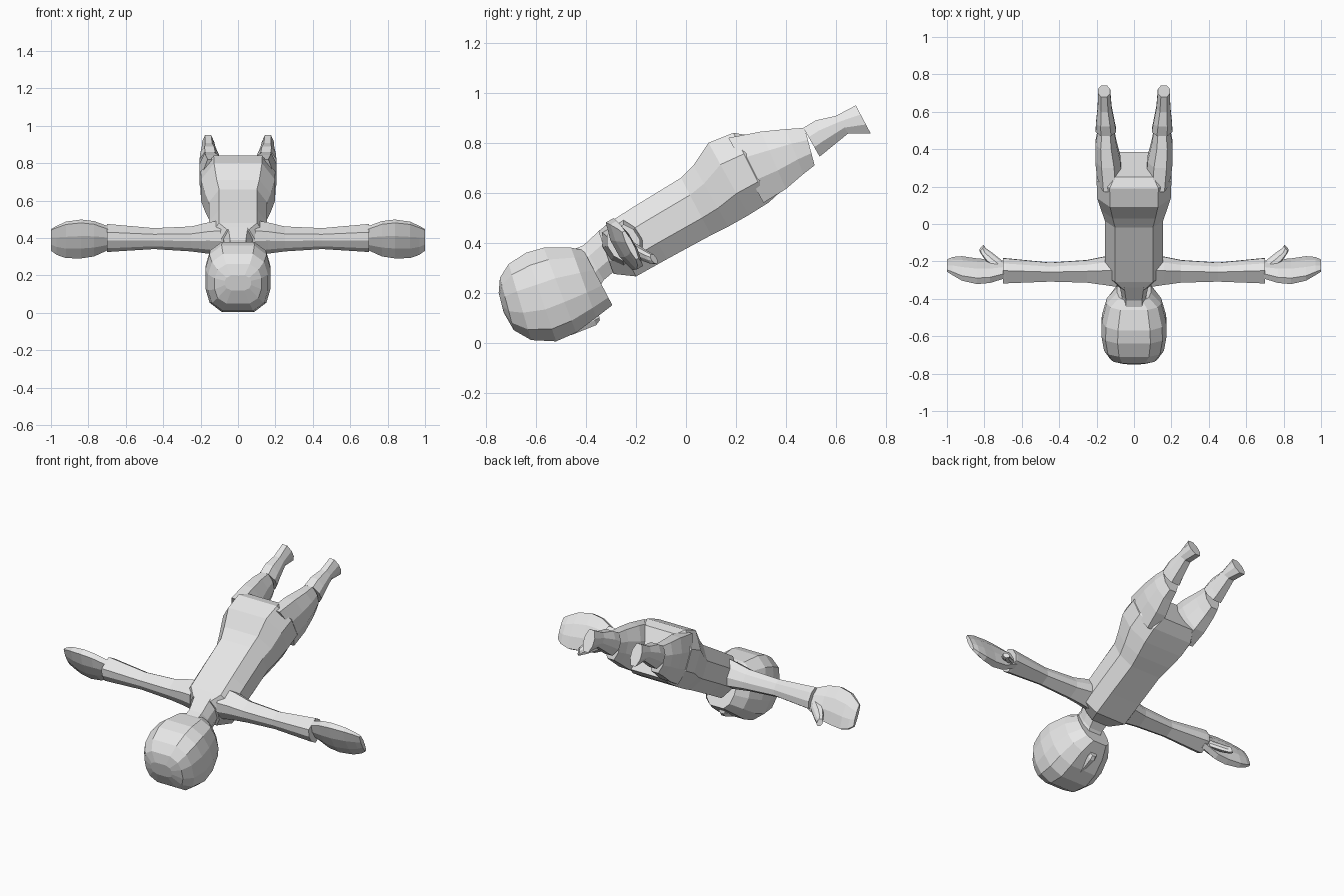
import bpy
import bmesh
from mathutils import Vector

cube = bpy.data.objects.get("Cube")
if cube:
    bpy.data.objects.remove(cube, do_unlink=True)

grey = bpy.data.materials.new("light_grey")
grey.use_nodes = True
grey.diffuse_color = (0.8, 0.8, 0.8, 1)
grey.node_tree.nodes["Principled BSDF"].inputs["Base Color"].default_value = (0.8, 0.8, 0.8, 1)


def section(quarter):
    """Mirror a quarter outline (listed from top to side) into a full loop."""
    right = quarter + [(x, -y) for x, y in reversed(quarter)]
    return right + [(-x, y) for x, y in reversed(right)]


BOXY = section([(0.65, 1), (1, 0.4)])
ROUND = section([(0.5, 1), (0.87, 0.72), (1, 0.28)])
SLIM = section([(0.5, 1), (1, 0.35)])


def body_ring(top, bottom, width, x=0):
    """Ring across the body, from a back point and a belly point (y, z)."""
    t, b = Vector((x, *top)), Vector((x, *bottom))
    return (t + b) / 2, Vector((width, 0, 0)), (t - b) / 2


def arm_ring(x, y, z, size):
    return Vector((x, y, z)), Vector((0, .84, .54)) * size, Vector((0, -.54, .84)) * size


def hand_ring(x, top, bottom, thick):
    t, b = Vector((x, *top)), Vector((x, *bottom))
    v = (t - b) / 2
    u = Vector((0, v.z, -v.y)).normalized() * thick
    return (t + b) / 2, u, v


def loft(name, rings, outline, mirror=False):
    """Skin a stack of rings and cap both ends."""
    bm = bmesh.new()
    loops = [[bm.verts.new(c + u * a + v * b) for a, b in outline] for c, u, v in rings]
    n = len(outline)
    for low, high in zip(loops, loops[1:]):
        for i in range(n):
            j = (i + 1) % n
            bm.faces.new((low[i], low[j], high[j], high[i]))
    bm.faces.new(loops[0])
    bm.faces.new(loops[-1])
    bmesh.ops.recalc_face_normals(bm, faces=bm.faces)
    mesh = bpy.data.meshes.new(name)
    bm.to_mesh(mesh)
    bm.free()
    mesh.materials.append(grey)
    obj = bpy.data.objects.new(name, mesh)
    bpy.context.collection.objects.link(obj)
    if mirror:
        obj.modifiers.new("Mirror", "MIRROR")
    return obj


# Torso from the shoulders to the crotch
loft("torso", [
    body_ring((-.35, .445), (-.29, .275), .09),
    body_ring((-.31, .48), (-.2, .265), .155),
    body_ring((-.2, .55), (-.075, .335), .155),
    body_ring((-.02, .66), (.1, .43), .155),
    body_ring((.03, .71), (.17, .465), .175),
    body_ring((.09, .80), (.25, .51), .197),
    body_ring((.19, .84), (.33, .56), .2),
    body_ring((.25, .83), (.385, .61), .16),
], BOXY)

# Head, crown to jaw
loft("head", [
    body_ring((-.75, .2), (-.73, .12), .07),
    body_ring((-.745, .26), (-.69, .05), .125),
    body_ring((-.71, .315), (-.62, .01), .16),
    body_ring((-.64, .36), (-.52, .005), .175),
    body_ring((-.57, .38), (-.44, .04), .172),
    body_ring((-.46, .38), (-.36, .1), .145),
    body_ring((-.41, .37), (-.295, .15), .09),
], ROUND)

loft("neck", [
    body_ring((-.46, .37), (-.36, .2), .065),
    body_ring((-.41, .39), (-.33, .25), .065),
    body_ring((-.34, .455), (-.27, .3), .08),
], BOXY)

loft("nose", [
    body_ring((-.47, .06), (-.46, .03), .01),
    body_ring((-.38, .13), (-.36, .07), .025),
    body_ring((-.35, .12), (-.345, .09), .02),
], SLIM)

# Legs and flared feet
loft("legs", [
    body_ring((.17, .82), (.31, .56), .065, .13),
    body_ring((.3, .845), (.4, .615), .067, .14),
    body_ring((.4, .855), (.47, .675), .056, .15),
    body_ring((.475, .86), (.515, .71), .045, .15),
], SLIM, True)

loft("feet", [
    body_ring((.47, .86), (.535, .745), .055, .15),
    body_ring((.52, .89), (.56, .765), .05, .153),
    body_ring((.6, .908), (.65, .838), .037, .157),
    body_ring((.68, .95), (.74, .837), .033, .16),
], SLIM, True)

# Arms out to the cuffs
loft("arms", [
    arm_ring(.09, -.25, .4, .08),
    arm_ring(.16, -.25, .4, .07),
    arm_ring(.25, -.253, .395, .056),
    arm_ring(.45, -.257, .397, .047),
    arm_ring(.685, -.25, .4, .062),
    arm_ring(.7, -.25, .4, .062),
], BOXY, True)

# Mitten hands with thumbs
loft("hands", [
    hand_ring(.68, (-.275, .45), (-.21, .35), .03),
    hand_ring(.77, (-.3, .482), (-.205, .31), .035),
    hand_ring(.84, (-.305, .49), (-.2, .3), .037),
    hand_ring(.92, (-.29, .48), (-.185, .3), .03),
    hand_ring(.97, (-.265, .46), (-.185, .315), .02),
    hand_ring(1, (-.25, .445), (-.195, .335), .012),
], SLIM, True)

along = Vector((.012, -.012, 0))
loft("thumbs", [
    (Vector((.72, -.215, .38)), along * 1.2, Vector((0, -.015, .03))),
    (Vector((.775, -.175, .355)), along * 1.4, Vector((0, -.015, .03))),
    (Vector((.805, -.145, .34)), along, Vector((0, -.012, .025))),
    (Vector((.815, -.128, .335)), along, Vector((0, -.008, .018))),
], SLIM, True)
